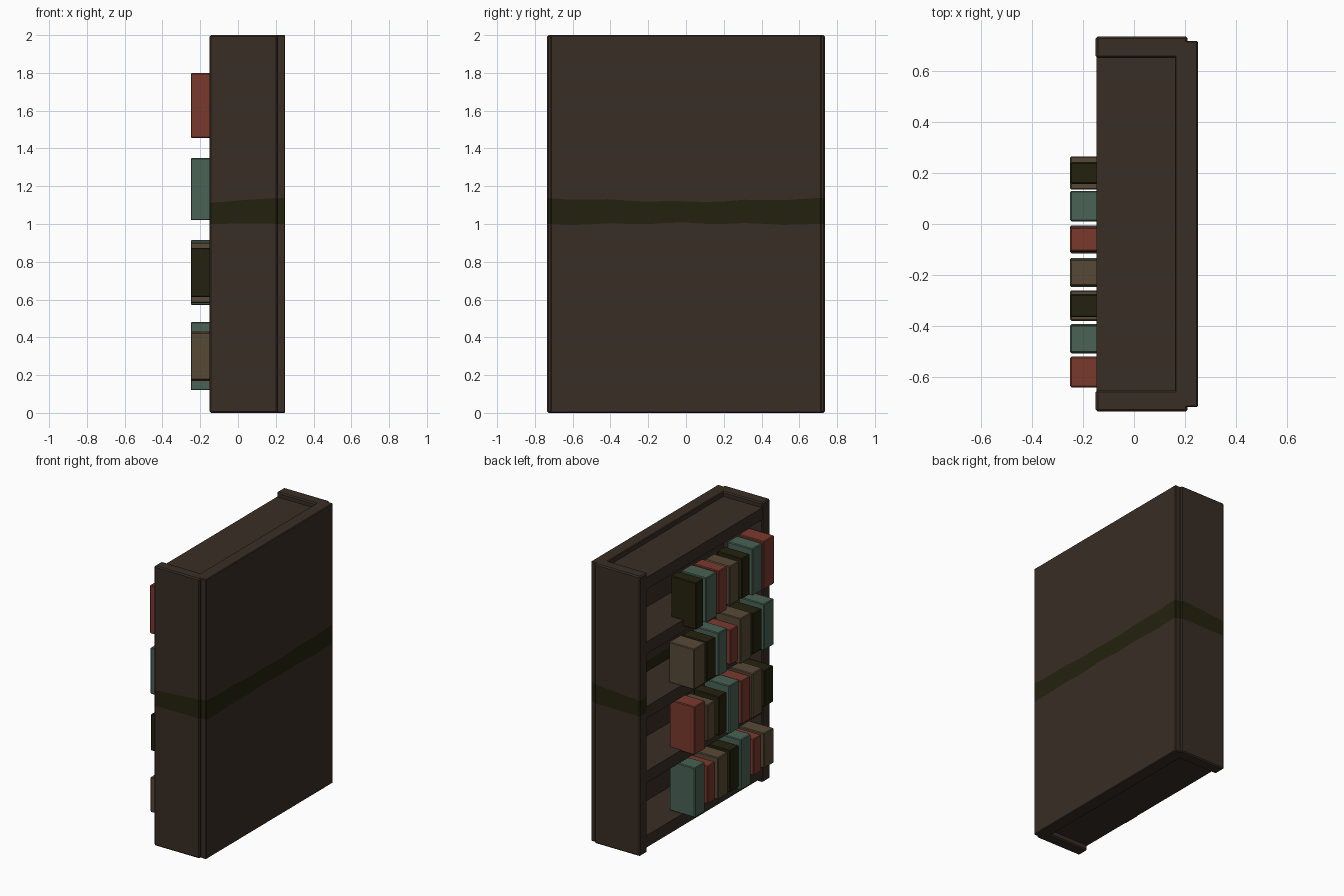
import bpy, bmesh, math
from mathutils import Vector

if "Cube" in bpy.data.objects:
    bpy.data.objects.remove(bpy.data.objects["Cube"])


def material(name, rgb):
    m = bpy.data.materials.new(name)
    m.diffuse_color = (*rgb, 1)
    m.use_nodes = True
    m.node_tree.nodes["Principled BSDF"].inputs["Base Color"].default_value = m.diffuse_color
    return m


wood = material("dark_wood", (0.040, 0.027, 0.018))
moss = material("dark_moss_green", (0.017, 0.016, 0.0045))
red = material("brick_red", (0.195, 0.042, 0.027))
teal = material("grey_teal", (0.067, 0.122, 0.089))
tan = material("dusty_brown", (0.095, 0.067, 0.037))


def box_mesh(lo, hi, bevel):
    bm = bmesh.new()
    bmesh.ops.create_cube(bm, size=1)
    lo, hi = Vector(lo), Vector(hi)
    for v in bm.verts:
        v.co = Vector([(lo[i] + hi[i]) / 2 + v.co[i] * (hi[i] - lo[i]) for i in range(3)])
    if bevel:
        bmesh.ops.bevel(bm, geom=bm.edges[:], offset=bevel, segments=1, affect='EDGES')
    return bm


def finish(name, bm, mats):
    bmesh.ops.recalc_face_normals(bm, faces=bm.faces[:])
    me = bpy.data.meshes.new(name)
    bm.to_mesh(me)
    bm.free()
    for m in mats:
        me.materials.append(m)
    ob = bpy.data.objects.new(name, me)
    bpy.context.collection.objects.link(ob)
    return ob


def cut(bm, co, no):
    bmesh.ops.bisect_plane(bm, geom=bm.verts[:] + bm.edges[:] + bm.faces[:],
                           plane_co=co, plane_no=no)


LOW, HIGH = 1.005, 1.125


def wall(name, lo, hi, bevel=0.008):
    """Wall slab with a wavy moss-green band around its middle."""
    bm = box_mesh(lo, hi, bevel)
    # vertical cuts give the band edges points to wave with
    for axis, step in ((0, 0.08), (1, 0.1)):
        n = int((hi[axis] - lo[axis]) / step)
        no = Vector((0, 0, 0))
        no[axis] = 1
        for i in range(1, n):
            co = Vector((0, 0, 0))
            co[axis] = lo[axis] + (hi[axis] - lo[axis]) * i / n
            cut(bm, co, no)
    for z in (LOW, HIGH):
        cut(bm, (0, 0, z), (0, 0, 1))
    for f in bm.faces:
        f.material_index = 1 if LOW < f.calc_center_median().z < HIGH else 0
    for v in bm.verts:
        x, y = v.co.x, v.co.y
        wave = 0.004 * math.sin(17 * y + 9 * x)
        if abs(v.co.z - LOW) < 1e-4:
            v.co.z += wave - 0.012 * abs(y) * max(0, x + 0.15) / 0.4
        elif abs(v.co.z - HIGH) < 1e-4:
            v.co.z += wave - 0.008 + 0.025 * abs(y) * max(0, x + 0.15) / 0.4
    finish(name, bm, [wood, moss])


# side walls and back
wall("side_wall_near", (-0.15, -0.735, 0), (0.21, -0.65, 2))
wall("side_wall_far", (-0.15, 0.65, 0), (0.21, 0.735, 2))
wall("back_panel", (0.16, -0.718, 0), (0.25, 0.718, 2), 0.005)

# five boards
for i in range(5):
    z = 0.0775 + i * 0.46125
    finish(f"shelf_{i + 1}", box_mesh((-0.147, -0.655, z - 0.0425), (0.165, 0.655, z + 0.0425), 0), [wood])

# books: (height, width) from near end to far end, centred on each row height
rows = [
    (0.30, [(.25, .11), (.26, .09), (.36, .115), (.30, .10), (.30, .11), (.27, .09), (.355, .115)]),
    (0.743, [(.26, .10), (.32, .115), (.31, .10), (.345, .115), (.28, .09), (.26, .09), (.345, .12)]),
    (1.185, [(.33, .11), (.29, .10), (.325, .12), (.25, .09), (.31, .10), (.28, .10), (.29, .13)]),
    (1.627, [(.345, .12), (.335, .11), (.29, .09), (.28, .105), (.31, .095), (.32, .12), (.335, .085)]),
]
cycle = [tan, red, teal, moss]
k = 0
for r, (zc, books) in enumerate(rows):
    for i, (h, w) in enumerate(books):
        y = -0.58 + i * 0.13
        bm = box_mesh((-0.25, y - w / 2, zc - h / 2), (-0.05, y + w / 2, zc + h / 2), 0.005)
        finish(f"book_{r + 1}_{i + 1}", bm, [cycle[k % 4]])
        k += 1
